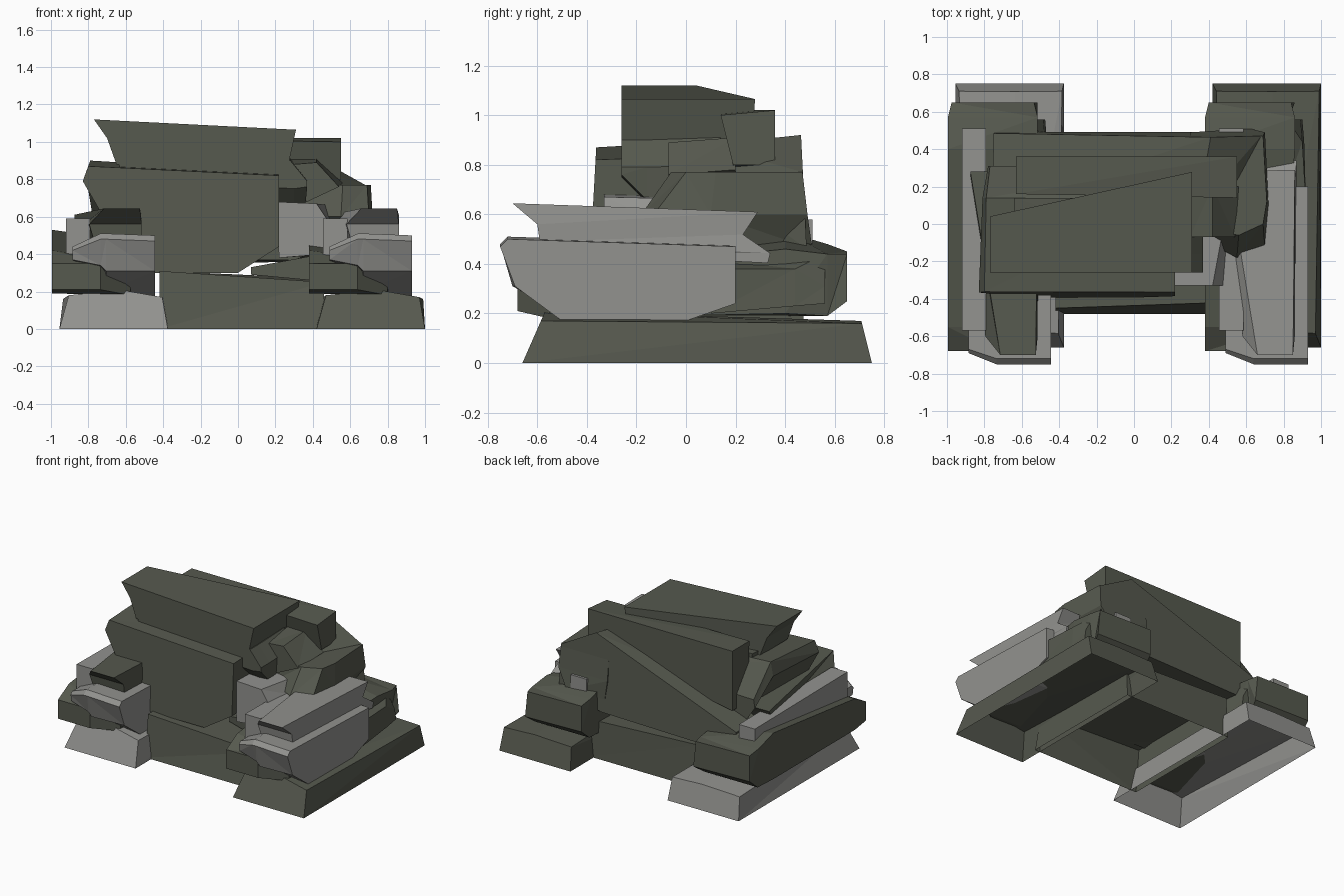
import bpy
import bmesh

cube = bpy.data.objects.get("Cube")
if cube:
    bpy.data.objects.remove(cube, do_unlink=True)


def make_material(name, colour):
    material = bpy.data.materials.new(name)
    material.use_nodes = True
    material.diffuse_color = colour
    shader = next(n for n in material.node_tree.nodes if n.type == 'BSDF_PRINCIPLED')
    shader.inputs["Base Color"].default_value = colour
    shader.inputs["Roughness"].default_value = 0.9
    return material


dark = make_material("dark olive stone", (.093, .1, .077, 1))
light = make_material("light grey stone", (.29, .29, .275, 1))


def place(axis, along, u, v):
    """Put a profile point into space; units are hundredths."""
    point = {"x": (along, u, v), "y": (u, along, v), "z": (u, v, along)}[axis]
    return [c / 100 for c in point]


def rock(name, material, axis, *sections, shift=0, hollow=False):
    """Loft between sections: (position, profile, optional slope along u and v)."""
    bm = bmesh.new()
    rings = []
    for position, profile, *slope in sections:
        su, sv = slope if slope else (0, 0)
        rings.append([bm.verts.new(place(axis, position + su * u + sv * v, u, v))
                      for u, v in profile])
    count = len(rings[0])
    for near, far in zip(rings, rings[1:]):
        for i in range(count):
            j = (i + 1) % count
            bm.faces.new((near[i], near[j], far[j], far[i]))
    bm.faces.new(rings[0])
    bm.faces.new(rings[-1])
    bmesh.ops.translate(bm, verts=bm.verts, vec=(shift / 100, 0, 0))
    # Split the bent faces so that every facet stays flat
    bmesh.ops.connect_verts_nonplanar(bm, angle_limit=.02, faces=bm.faces)
    bmesh.ops.recalc_face_normals(bm, faces=bm.faces)
    if hollow:
        # Ground stones are shells without an underside
        floor = [f for f in bm.faces if all(v.co.z < .001 for v in f.verts)]
        bmesh.ops.delete(bm, geom=floor, context='FACES')
    mesh = bpy.data.meshes.new(name)
    bm.to_mesh(mesh)
    bm.free()
    mesh.materials.append(material)
    obj = bpy.data.objects.new(name, mesh)
    bpy.context.collection.objects.link(obj)


def rectangle(u0, u1, v0, v1):
    return [(u0, v0), (u1, v0), (u1, v1), (u0, v1)]


# Two matching stacks of stones, one at each side
for side, shift, base_colour, cap_colour in (("left", 0, dark, light),
                                             ("right", -137.5, light, dark)):
    rock(side + "_base_stone", base_colour, "y",
         (-66, [(42, 0), (100, 0), (97, 17), (74, 21), (47, 18)], 0, .44),
         (75, [(42, 0), (100, 0), (99, 16), (74, 17), (44, 16)], 0, -.25),
         shift=shift, hollow=True)
    rock(side + "_tier_stone", dark, "y",
         (-68, rectangle(38, 64, 21, 35)),
         (-55, [(38, 19), (80, 18), (80, 36), (38, 42)]),
         (40, [(38, 19), (86, 20), (86, 46), (38, 53)]),
         (57, [(39, 19), (83, 19), (86, 44), (38, 48)]),
         (65, [(40, 26), (86, 25), (84, 44), (40, 45)]), shift=shift)
    rock(side + "_rear_chip", dark, "y",
         (10, [(78, 20), (92, 20), (92, 38), (78, 42)]),
         (44, [(78, 23), (91, 23), (90, 38), (80, 44)]),
         (56, [(82, 24), (90, 24), (89, 31), (82, 44)]), shift=shift)
    rock(side + "_long_plank", light, "y",
         (-57, rectangle(45.5, 58.5, 38, 59)),
         (51, rectangle(45.5, 58.5, 43, 58)), shift=shift)
    rock(side + "_broad_slab", light, "x",
         (49, [(-67, 44), (-69, 42), (-68, 37), (-50, 36), (-5, 36), (20, 36), (20, 42)]),
         (64, [(-72, 51), (-75, 48), (-70, 34), (-50, 30), (-5, 30), (20, 30), (20, 48)]),
         (67, [(-72, 51), (-75, 48), (-70, 31), (-50, 20), (-5, 20), (20, 25), (20, 48)]),
         (93, [(-72, 50), (-75, 47), (-69, 31), (-50, 17), (-3, 16), (20, 24), (20, 47)]),
         shift=shift)
    rock(side + "_cap_slab", cap_colour, "z",
         (42, [(66, -50), (84, -50), (87, 33), (70, 32)], 0, -.05),
         (46, [(60, -59), (86, -59), (87, 34), (52, 33)], 0, -.05),
         (53, [(58, -60), (86, -60), (86, 23), (50, 23)], 0, -.05),
         (62, [(66, -70), (85, -70), (86, 29), (50, 28)], 0, -.035), shift=shift)

# Wide hollow stone between the two stacks
rock("middle_base_stone", dark, "x",
     (-42, [(-48, 0), (-45, 31), (46, 31), (48, 0)]),
     (46, [(-48, 0), (-42, 25), (47, 27), (48, 0)]), hollow=True)
rock("ledge_stone", dark, "x",
     (7, rectangle(-20, 10, 29, 33)),
     (50, rectangle(-30, 35, 25, 41)))

# Large blocks in the middle
rock("front_block", dark, "y",
     (-41, [(-80, 87), (22, 82), (22, 44), (0, 30), (-45, 30), (-72, 60), (-83, 79)],
      0, .055),
     (14, [(-79, 90), (22, 84), (22, 45), (0, 36), (-45, 36), (-70, 60), (-81, 80)]),
     (31, [(-77, 68), (22, 70), (22, 46), (0, 38), (-45, 38), (-70, 50), (-78, 62)]))
rock("back_block", dark, "y",
     (8, [(-76, 52), (34, 88), (48, 76), (45, 42), (30, 37), (-65, 36)]),
     (51, [(-75, 50), (41, 92), (68, 77), (70, 46), (35, 36), (-72, 34)], 0, -.05))
rock("inner_pale_block", light, "y",
     (-33, [(22, 38), (46, 40), (56, 46), (42, 67), (20, 68)]),
     (10, [(22, 38), (52, 40), (58, 48), (50, 66), (20, 67)]))

# Shoulder stones on the left
rock("shoulder_stone", dark, "z",
     (46, [(36, 5), (50, 0), (64, 2), (66, 20), (62, 51), (32, 49)]),
     (60, [(32, -6), (55, -18), (70, -13), (72, 10), (70, 49), (30, 49)]),
     (77, [(32, -2), (56, -6), (69, 0), (71, 12), (69, 47), (30, 47)]))
rock("shoulder_lump", dark, "y",
     (-7, [(30, 72), (37, 68), (54, 76), (42, 89), (30, 88)]),
     (20, [(28, 72), (38, 68), (56, 78), (42, 91), (28, 91)]))

# Top stones
rock("under_cap_stone", dark, "y",
     (-26, [(-62, 80), (30, 75), (37, 76), (37, 79), (28, 90), (-64, 90)]),
     (-16, [(-62, 80), (30, 65), (36, 66), (37, 79), (28, 90), (-64, 90)]),
     (14, [(-62, 80), (30, 68), (36, 70), (37, 80), (28, 91), (-64, 92)]))
rock("top_bar", dark, "x",
     (-63, [(16, 102), (36, 102), (36, 58), (18, 58)]),
     (55, [(14, 100), (36, 102), (36, 80), (19, 80)]))
outline = [(-77, 112), (31, 106.5), (27, 88), (-65, 88), (-70, 102)]
rock("top_slab", dark, "y", (-26, outline), (21, outline, .22, 0))
